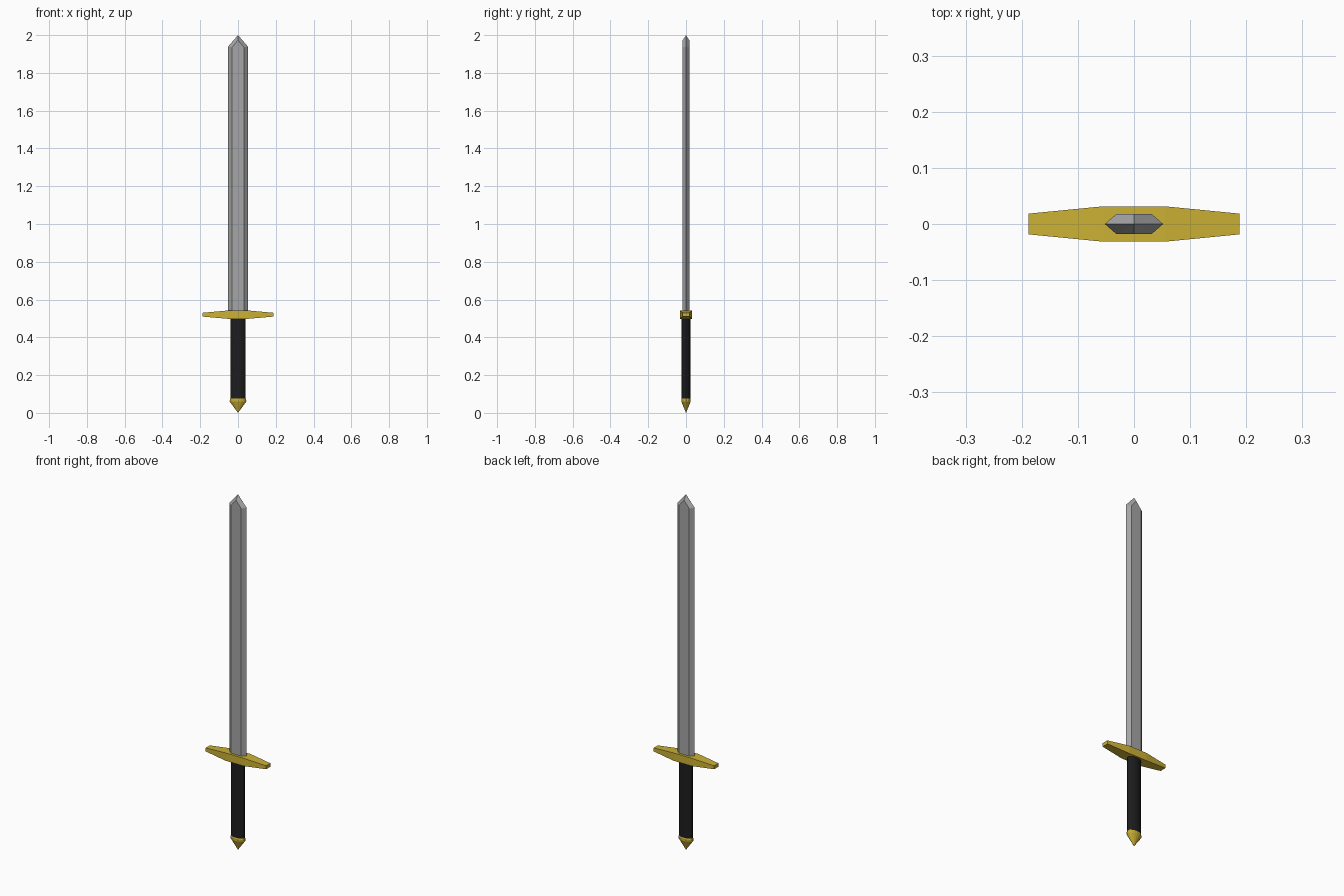
import bpy, bmesh, math

if "Cube" in bpy.data.objects:
    bpy.data.objects.remove(bpy.data.objects["Cube"])

def material(name, rgb):
    m = bpy.data.materials.new(name)
    m.diffuse_color = (*rgb, 1)
    m.use_nodes = True
    m.node_tree.nodes["Principled BSDF"].inputs["Base Color"].default_value = m.diffuse_color
    return m

steel = material("steel", (0.38, 0.38, 0.38))
gold = material("gold", (0.60, 0.44, 0.035))
black = material("black_leather", (0.012, 0.012, 0.012))

def loft(name, rings, mat, cap_end=True):
    """Skin a stack of equal-length rings; a one-point last ring makes an apex."""
    bm = bmesh.new()
    vs = [[bm.verts.new(p) for p in r] for r in rings]
    n = len(vs[0])
    for a, b in zip(vs, vs[1:]):
        for i in range(n):
            j = (i + 1) % n
            bm.faces.new((a[i], a[j], b[0]) if len(b) == 1 else (a[i], a[j], b[j], b[i]))
    bm.faces.new(vs[0])
    if len(vs[-1]) > 1:
        bm.faces.new(vs[-1])
    bmesh.ops.remove_doubles(bm, verts=bm.verts, dist=1e-5)
    bmesh.ops.recalc_face_normals(bm, faces=bm.faces)
    me = bpy.data.meshes.new(name)
    bm.to_mesh(me)
    bm.free()
    ob = bpy.data.objects.new(name, me)
    bpy.context.collection.objects.link(ob)
    me.materials.append(mat)
    return ob

def oval(rx, ry, z, n=16):
    return [(rx * math.cos(2 * math.pi * i / n), ry * math.sin(2 * math.pi * i / n), z)
            for i in range(n)]

# Blade: hexagonal section with the flats and edges converging at the tip
W, F, T = 0.052, 0.032, 0.0175
section = [(W, 0), (F, T), (0, T), (-F, T), (-W, 0), (-F, -T), (0, -T), (F, -T)]
top_z = [1.94, 1.935, 1.973, 1.935, 1.94, 1.935, 1.973, 1.935]
loft("blade", [[(x, y, 0.53) for x, y in section],
               [(x, y, z) for (x, y), z in zip(section, top_z)],
               [(0, 0, 2.0)]], steel)

# Crossguard: box sections tapering toward both ends
def box_ring(x, y, z):
    c = 0.52
    return [(x, -y, c - z), (x, y, c - z), (x, y, c + z), (x, -y, c + z)]
loft("crossguard", [box_ring(-0.188, 0.0185, 0.010), box_ring(-0.055, 0.0315, 0.022),
                    box_ring(0.055, 0.0315, 0.022), box_ring(0.188, 0.0185, 0.010)], gold)

# Grip: oval cylinder
loft("grip", [oval(0.041, 0.0235, 0.075), oval(0.041, 0.0235, 0.505)], black)

# Pommel: thin collar and pointed cap
loft("pommel_collar", [oval(0.041, 0.0235, 0.06), oval(0.043, 0.025, 0.07),
                       oval(0.041, 0.0235, 0.077)], gold)
loft("pommel_cap", [oval(0.044, 0.025, 0.066), oval(0.044, 0.025, 0.06), [(0, 0, 0)]], gold)
